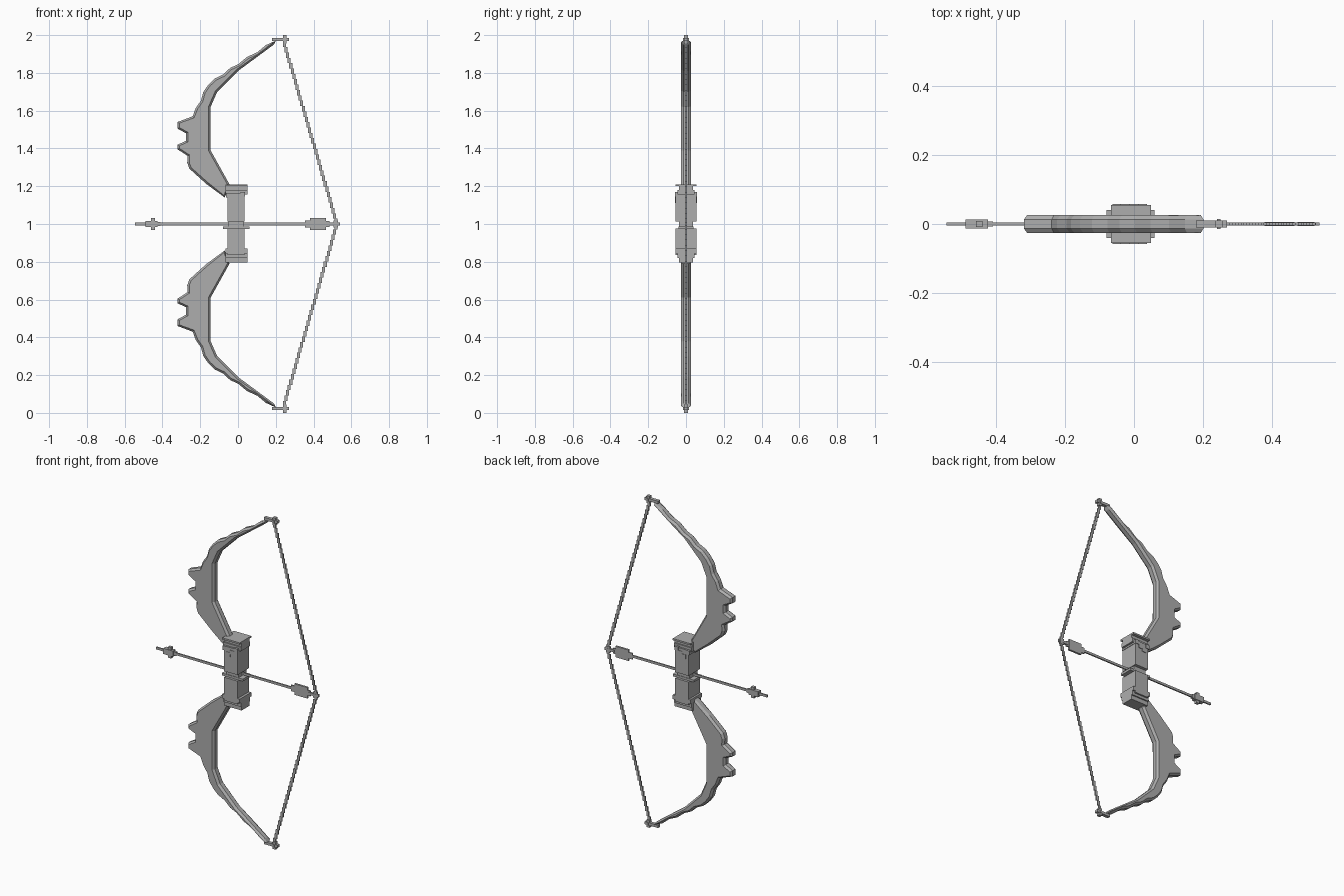
import bpy
import bmesh
from mathutils import Matrix, Vector

if "Cube" in bpy.data.objects:
    bpy.data.objects.remove(bpy.data.objects["Cube"], do_unlink=True)

grey = bpy.data.materials.new("plain grey")
grey.use_nodes = True
grey.diffuse_color = (.42, .42, .42, 1)
grey.node_tree.nodes["Principled BSDF"].inputs["Base Color"].default_value = grey.diffuse_color

# The bow is described by heights above and below the arrow line
ARROW_HEIGHT = 1


def finish(name, bm):
    mesh = bpy.data.meshes.new(name)
    bm.to_mesh(mesh)
    bm.free()
    mesh.materials.append(grey)
    obj = bpy.data.objects.new(name, mesh)
    bpy.context.collection.objects.link(obj)
    obj.location.z = ARROW_HEIGHT


def add_box(bm, span, depth, bottom, top):
    left, right = span
    centre = Matrix.Translation(((left + right) / 2, 0, (bottom + top) / 2))
    size = Matrix.Diagonal((right - left, depth, top - bottom, 1))
    bmesh.ops.create_cube(bm, size=1, matrix=centre @ size)


def box(name, span, depth, bottom, top):
    bm = bmesh.new()
    add_box(bm, span, depth, bottom, top)
    finish(name, bm)


def around(centre, width):
    return centre - width / 2, centre + width / 2


def jagged(corners, pieces, height):
    """Split each stretch of a path and push every other point outward."""
    path = []
    for start, end in zip(corners, corners[1:]):
        start, end = Vector(start), Vector(end)
        outward = (end - start).orthogonal().normalized() * height
        for step in range(pieces):
            bump = outward if step % 2 else -outward
            path.append(start.lerp(end, step / pieces) + bump)
    return path + [Vector(corners[-1])]


def limb_outline():
    upper_edge = jagged([(.2, .975), (0, .85), (-.16, .74), (-.24, .57)], 4, -.004)
    # Two blunt horns with a round notch between them
    horn_tip, notch, middle = -.32, -.275, .46
    horns = [Vector((horn_tip, middle + rise)) for rise in (.08, .045)]
    horns += [Vector((notch, middle + rise)) for rise in (.02, -.02)]
    horns += [Vector((horn_tip, middle + rise)) for rise in (-.04, -.065)]
    lower_edge = jagged([(-.27, .36), (-.26, .29), (-.07, .14)], 2, -.004)
    inner_edge = [(-.045, .21), (-.145, .39), (-.145, .62),
                  (-.11, .7), (0, .81), (.19, .95)]
    return upper_edge + horns + lower_edge + inner_edge


def limb(name, sign):
    """Flat slab with chamfered rims; sign turns it up or down."""
    bm = bmesh.new()
    chamfer = .013
    front, back = [[bm.verts.new((x, y, sign * z)) for x, z in limb_outline()]
                   for y in (-chamfer, chamfer)]
    caps = [bm.faces.new(front), bm.faces.new(back)]
    for i in range(len(front)):
        bm.faces.new((front[i - 1], front[i], back[i], back[i - 1]))
    bmesh.ops.recalc_face_normals(bm, faces=bm.faces[:])
    bmesh.ops.inset_region(bm, faces=caps, thickness=.011, depth=chamfer)
    finish(name, bm)


def limb_tip(name, sign):
    """Crossed blocks that hold the end of the string."""
    bm = bmesh.new()
    post = .247
    height = sign * .978
    add_box(bm, (.18, .27), .02, *around(height, .016))
    add_box(bm, around(post, .02), .02, *around(height, .044))
    add_box(bm, around(post, .01), .03, *around(height, .016))
    finish(name, bm)


def string(name, sign):
    """Staircase of short thin blocks from the limb tip to the nock."""
    bm = bmesh.new()
    steps = 34
    start, end = Vector((.246, .965)), Vector((.52, 0))
    rise = start.y / steps
    for step in range(steps):
        x = start.lerp(end, step / (steps - 1)).x
        z = start.y - rise * (step + .5)
        add_box(bm, around(x, .016), .008, *around(sign * z, rise))
    finish(name, bm)


for side, sign in (("upper", 1), ("lower", -1)):
    limb(side + "_limb", sign)
    limb_tip(side + "_limb_tip", sign)
    string(side + "_string", sign)

# Handle: two square blocks, each with a stepped end
grip_span, collar_span = (-.055, .035), (-.067, .05)
grip_depth, neck_depth = .11, .074
box("upper_grip", grip_span, grip_depth, .012, .165)
box("upper_collar", collar_span, .09, .155, .18)
box("upper_neck", collar_span, neck_depth, .165, .205)
box("upper_cap", collar_span, grip_depth, .2, .21)
box("lower_grip", grip_span, grip_depth, -.165, -.025)
box("lower_band", collar_span, grip_depth, -.155, -.13)
box("lower_collar", collar_span, .09, -.18, -.15)
box("lower_neck", collar_span, neck_depth, -.205, -.18)

# Ragged carving hanging below the upper cap
carving = bmesh.new()
for x, drop in ((-.05, .14), (-.025, .11), (0, .125), (.025, .145)):
    add_box(carving, around(x, .025), .116, drop, drop + .025)
finish("grip_carving", carving)

# Rest between the blocks
box("arrow_rest", (-.05, .03), neck_depth, -.03, .014)
box("rest_plate", (-.08, .06), .08, -.026, -.012)


def arrow_part(name, span, depth, height):
    box(name, span, depth, *around(0, height))


# Arrow: shaft, stepped head, fletching and nock
arrow_part("arrow_shaft", (-.545, .53), .008, .014)
arrow_part("arrow_head", (-.49, -.425), .026, .034)
arrow_part("arrow_barbs", around(-.45, .02), .018, .066)
arrow_part("arrow_collar", (-.43, -.41), .014, .022)
arrow_part("fletching_front", (.355, .385), .008, .036)
arrow_part("fletching", (.38, .467), .012, .066)
arrow_part("fletching_back", (.46, .485), .008, .032)
arrow_part("nock", (.475, .525), .012, .014)
arrow_part("nock_grip", (.505, .53), .01, .036)
arrow_part("nock_end", (.525, .54), .008, .018)
